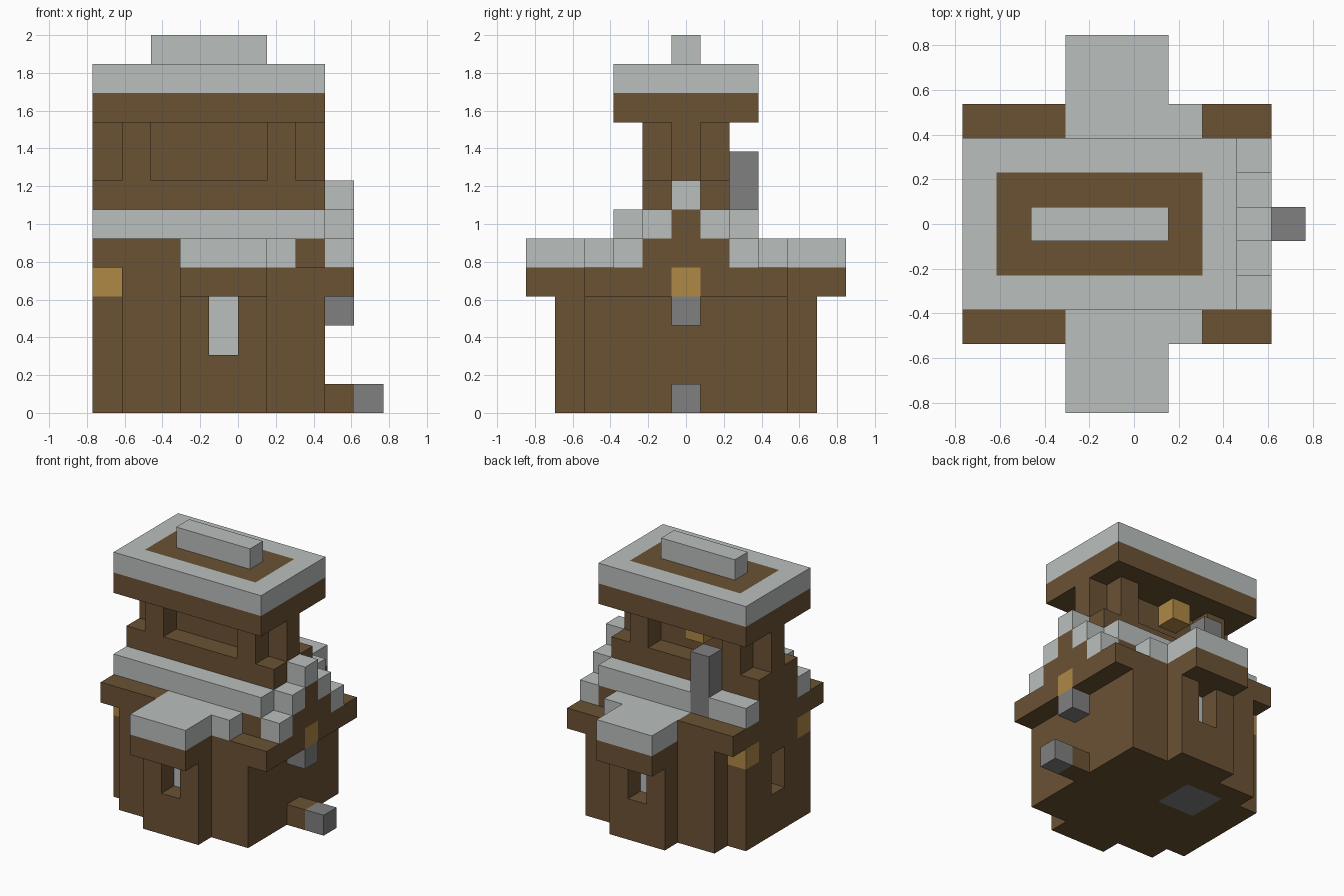
import bpy
import bmesh
from mathutils import Vector

cube = bpy.data.objects.get("Cube")
if cube:
    bpy.data.objects.remove(cube, do_unlink=True)

UNIT = 2 / 13  # edge of one building block


def material(name, rgb):
    mat = bpy.data.materials.new(name)
    mat.use_nodes = True
    mat.diffuse_color = (*rgb, 1)
    mat.node_tree.nodes["Principled BSDF"].inputs["Base Color"].default_value = (*rgb, 1)
    return mat


WOOD = material("brown_wood", (.147, .084, .034))
STONE = material("pale_stone", (.49, .52, .51))
GRAY = material("gray_stone", (.216, .216, .216))
LAMP = material("amber_lamp", (.43, .246, .06))


def box(name, mat, x, y, z):
    """Box from (low, high) ranges measured in blocks."""
    bm = bmesh.new()
    bmesh.ops.create_cube(bm, size=1)
    for v in bm.verts:
        v.co = Vector([UNIT * (r[0] if c < 0 else r[1]) for c, r in zip(v.co, (x, y, z))])
    mesh = bpy.data.meshes.new(name)
    bm.to_mesh(mesh)
    bm.free()
    mesh.materials.append(mat)
    obj = bpy.data.objects.new(name, mesh)
    bpy.context.collection.objects.link(obj)
    return obj


def pair(name, mat, x, y, z):
    """The same box at the back and mirrored to the front."""
    box("back_" + name, mat, x, y, z)
    box("front_" + name, mat, x, (-y[1], -y[0]), z)


def inlay(obj, mat, facing, x, y):
    """Cut a flush rectangle into the top or bottom and colour it."""
    obj.data.materials.append(mat)
    bm = bmesh.new()
    bm.from_mesh(obj.data)
    for axis, span in enumerate((x, y)):
        for edge in span:
            point, normal = Vector(), Vector()
            point[axis], normal[axis] = edge * UNIT, 1
            bmesh.ops.bisect_plane(bm, geom=bm.verts[:] + bm.edges[:] + bm.faces[:],
                                   plane_co=point, plane_no=normal)
    bm.normal_update()
    for face in bm.faces:
        c = face.calc_center_median() / UNIT
        inside = x[0] < c.x < x[1] and y[0] < c.y < y[1]
        if inside and face.normal.z * facing > .5:
            face.material_index = 1
    bm.to_mesh(obj.data)
    bm.free()


MID = (-.5, .5)     # central row of blocks
TOWER = (-1.5, 1.5)
HALL = (-2.5, 2.5)
LENGTH = (-5, 3)

# Main hall with the hearth stone set in its floor
hall = box("hall", WOOD, (-4, 3), (-3.5, 3.5), (0, 5))
inlay(hall, GRAY, -1, (-3, -1), (.5, 2.5))
box("upper_hall", WOOD, LENGTH, HALL, (5, 6))

# End wall with a window niche and corner lamps
pair("end_wall", WOOD, (-5, -4), (.5, 2.5), (0, 4))
box("end_sill", WOOD, (-5, -4), MID, (0, 2))
box("end_lintel", WOOD, (-5, -4), TOWER, (4, 5))
pair("corner_lamp", LAMP, (-5, -4), (1.5, 2.5), (4, 5))
box("end_window", STONE, (-4.03, -4), MID, (2, 4))

# Bays on both long sides
pair("bay_left_jamb", WOOD, (0, 1), (3.5, 4.5), (0, 4))
pair("bay_right_jamb", WOOD, (-2, -1), (3.5, 4.5), (0, 4))
pair("bay_sill", WOOD, (-1, 0), (3.5, 4.5), (0, 2))
pair("bay_window", STONE, (-1, 0), (3.5, 3.53), (2, 4))
pair("bay_eave", WOOD, (-2, 1), (3.5, 5.5), (4, 5))
pair("bay_roof", STONE, (-2, 1), (2.5, 5.5), (5, 6))
pair("bay_roof_step", STONE, (1, 2), (2.5, 3.5), (5, 6))
pair("high_eave", WOOD, (-5, -2), (2.5, 3.5), (5, 6))

# Stepped gable over the entrance
GABLE = (3, 4)
pair("gable_beam", WOOD, GABLE, (.5, 3.5), (4, 5))
box("gable_lamp", LAMP, GABLE, MID, (4, 5))
box("gable_wall", WOOD, GABLE, TOWER, (5, 6))
box("gable_peak", WOOD, GABLE, MID, (6, 7))
box("gable_cap", STONE, GABLE, MID, (7, 8))
pair("gable_upper_step", STONE, GABLE, (.5, 1.5), (6, 7))
pair("gable_lower_step", STONE, GABLE, (1.5, 2.5), (5, 6))
box("door_canopy", GRAY, GABLE, MID, (3, 4))
box("door_step", WOOD, GABLE, MID, (0, 1))
box("outer_step", GRAY, (4, 5), MID, (0, 1))

# Lower roof bands, broken at the back by the chimney
box("front_roof_band", STONE, LENGTH, (-2.5, -1.5), (6, 7))
box("back_roof_band_right", STONE, (-5, -3), (1.5, 2.5), (6, 7))
box("back_roof_band_left", STONE, (-2, 3), (1.5, 2.5), (6, 7))
box("chimney", GRAY, (-3, -2), (1.5, 2.5), (6, 9))

# Tower room with notched corners and side niches
box("tower_base", WOOD, LENGTH, TOWER, (6, 8))
box("tower_core", WOOD, LENGTH, MID, (8, 10))
pair("tower_right_post", WOOD, (-4, -3), (.5, 1.5), (8, 10))
pair("tower_left_post", WOOD, (1, 2), (.5, 1.5), (8, 10))
box("niche_lamp", LAMP, (-2, -1), (.5, 1.5), (9, 10))

# Top roof with a wooden inlay and ridge
box("top_eave", WOOD, LENGTH, HALL, (10, 11))
top_roof = box("top_roof", STONE, LENGTH, HALL, (11, 12))
inlay(top_roof, WOOD, 1, (-4, 2), TOWER)
box("ridge", STONE, (-3, 1), MID, (12, 13))
